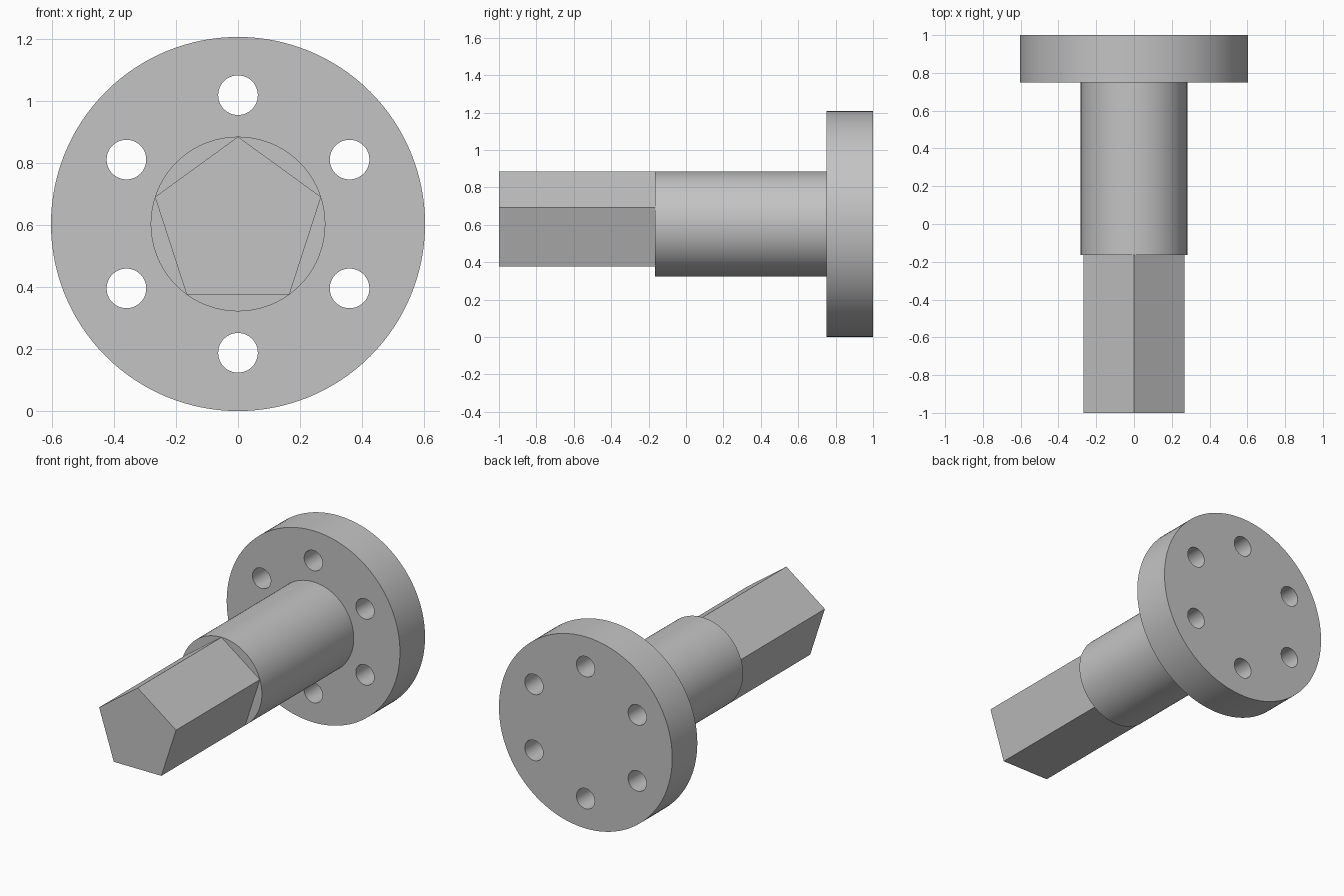
import bpy, bmesh
from math import sin, cos, tau, radians

cube = bpy.data.objects.get("Cube")
if cube:
    bpy.data.objects.remove(cube, do_unlink=True)

AXIS_Z = 0.604
SHAFT_R = 0.282
SHOULDER_Y = -0.165
FLANGE_Y = 0.75

steel = bpy.data.materials.new("plain grey metal")
steel.use_nodes = True
grey = (0.55, 0.55, 0.55, 1)
steel.diffuse_color = grey
steel.node_tree.nodes["Principled BSDF"].inputs["Base Color"].default_value = grey


def add_prism(bm, radius, y0, y1, sides, cx=0, cz=AXIS_Z):
    """Closed prism along y with its first corner pointing up."""
    ring = [(cx + radius * sin(tau * i / sides), cz + radius * cos(tau * i / sides))
            for i in range(sides)]
    front = [bm.verts.new((x, y0, z)) for x, z in ring]
    back = [bm.verts.new((x, y1, z)) for x, z in ring]
    bm.faces.new(front)
    bm.faces.new(back[::-1])
    for i in range(sides):
        j = (i + 1) % sides
        bm.faces.new((front[i], back[i], back[j], front[j]))


def make_object(name, bm):
    bmesh.ops.recalc_face_normals(bm, faces=bm.faces)
    mesh = bpy.data.meshes.new(name)
    bm.to_mesh(mesh)
    bm.free()
    mesh.materials.append(steel)
    obj = bpy.data.objects.new(name, mesh)
    bpy.context.collection.objects.link(obj)
    return obj


def prism(name, radius, y0, y1, sides):
    bm = bmesh.new()
    add_prism(bm, radius, y0, y1, sides)
    return make_object(name, bm)


def activate(obj):
    bpy.ops.object.select_all(action='DESELECT')
    obj.select_set(True)
    bpy.context.view_layer.objects.active = obj


# Five-sided drive end, round shaft and flange
prism("pentagon_drive", SHAFT_R, -1, SHOULDER_Y, 5)
shaft = prism("round_shaft", SHAFT_R, SHOULDER_Y, FLANGE_Y, 96)
flange = prism("flange", AXIS_Z, FLANGE_Y, 1, 128)

# Six bolt holes through the flange
bm = bmesh.new()
for i in range(6):
    a = tau * i / 6
    add_prism(bm, 0.064, FLANGE_Y - 0.1, 1.1, 48,
              0.416 * sin(a), AXIS_Z + 0.416 * cos(a))
cutter = make_object("bolt_hole_cutter", bm)
cutter.hide_render = True
cut = flange.modifiers.new("bolt_holes", 'BOOLEAN')
cut.operation = 'DIFFERENCE'
cut.solver = 'EXACT'
cut.object = cutter
activate(flange)
bpy.ops.object.modifier_apply(modifier=cut.name)
bpy.data.objects.remove(cutter, do_unlink=True)

# Smooth round walls with crisp rims
for obj in (shaft, flange):
    activate(obj)
    bpy.ops.object.shade_smooth_by_angle(angle=radians(30))
